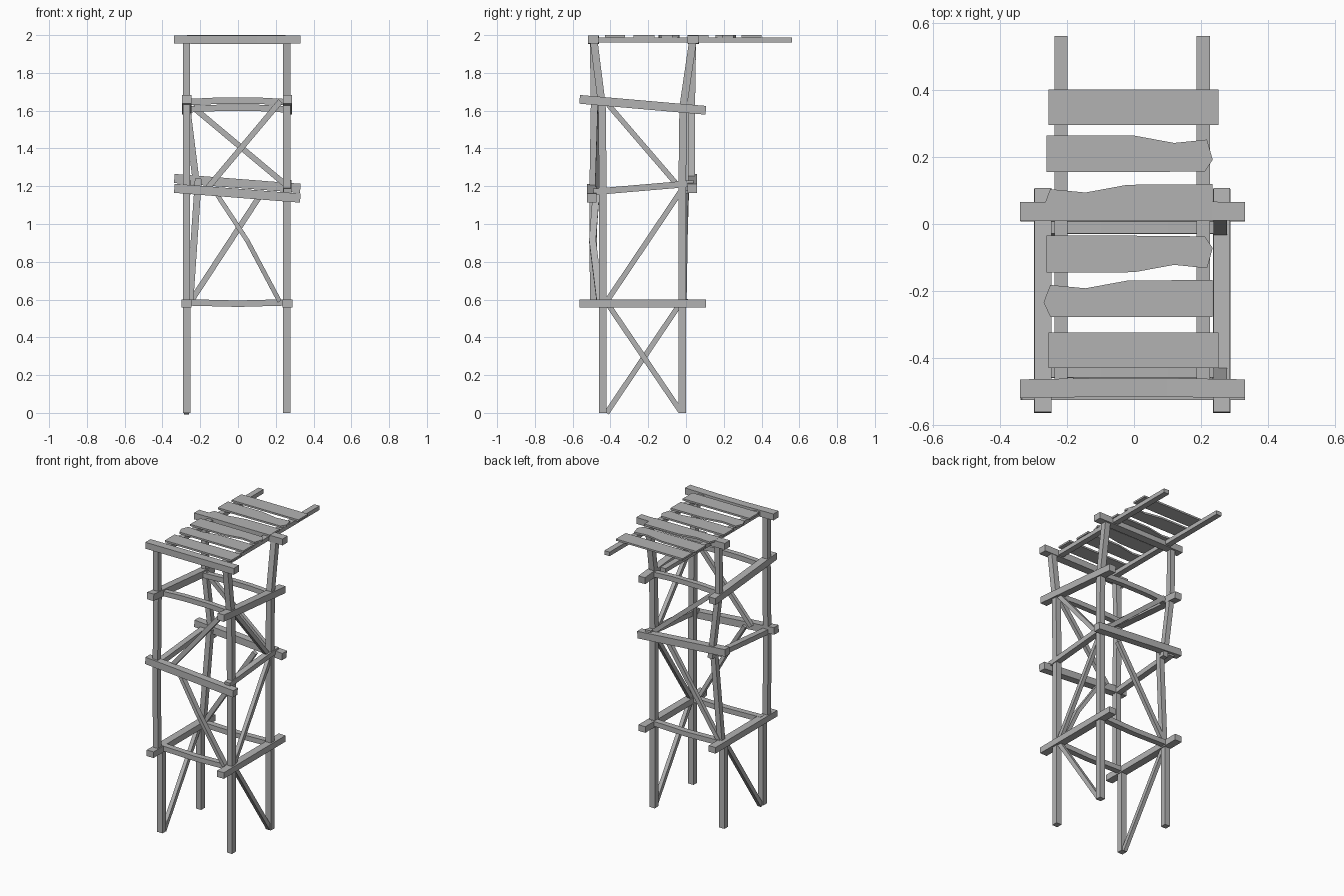
import bpy, bmesh
from mathutils import Vector

if "Cube" in bpy.data.objects:
    bpy.data.objects.remove(bpy.data.objects["Cube"], do_unlink=True)

wood = bpy.data.materials.new("weathered grey wood")
wood.use_nodes = True
GREY = (0.45, 0.45, 0.45, 1)
wood.diffuse_color = GREY
wood.node_tree.nodes["Principled BSDF"].inputs["Base Color"].default_value = GREY


def finish(name, bm):
    bmesh.ops.recalc_face_normals(bm, faces=bm.faces)
    mesh = bpy.data.meshes.new(name)
    bm.to_mesh(mesh)
    bm.free()
    mesh.materials.append(wood)
    obj = bpy.data.objects.new(name, mesh)
    bpy.context.scene.collection.objects.link(obj)


def timber(name, points, width, depth=None, up=(0, 0, 1)):
    """Rectangular timber swept along a path, one ring of four corners per point."""
    depth = depth or width
    pts = [Vector(p) for p in points]
    axis = (pts[-1] - pts[0]).normalized()
    side = axis.cross(Vector(up)).normalized()
    top = side.cross(axis)
    bm = bmesh.new()
    rings = []
    for p in pts:
        rings.append([bm.verts.new(p + side * width / 2 * a + top * depth / 2 * b)
                      for a, b in ((-1, -1), (1, -1), (1, 1), (-1, 1))])
    for r, s in zip(rings, rings[1:]):
        for i in range(4):
            j = (i + 1) % 4
            bm.faces.new((r[i], r[j], s[j], s[i]))
    bm.faces.new(rings[0])
    bm.faces.new(rings[-1])
    finish(name, bm)


def board(name, outline, y, flip_x=1, flip_y=1, z=1.988, thick=0.012):
    """Flat deck plank extruded from its outline."""
    bm = bmesh.new()
    face = bm.faces.new([bm.verts.new((a * flip_x, y + b * flip_y, z)) for a, b in outline])
    out = bmesh.ops.extrude_face_region(bm, geom=[face])
    bmesh.ops.translate(bm, vec=(0, 0, thick),
                        verts=[v for v in out["geom"] if isinstance(v, bmesh.types.BMVert)])
    finish(name, bm)


FRONT, BACK = -0.44, -0.02
L, R = -0.272, 0.257
TOP = 1.96

# Corner posts, some of them warped or patched
NORTH = (0, 1, 0)
timber("front_right_post", [(R, FRONT, 0), (R, FRONT, 0.58), (R, FRONT, 1.2),
                            (R, -0.445, 1.63), (R, -0.487, TOP)], 0.04, up=NORTH)
timber("back_right_post", [(R, BACK, 0), (R, BACK, 0.58), (R, BACK, 1.2),
                           (R, -0.015, 1.62), (R, 0.035, TOP)], 0.04, up=NORTH)
timber("front_left_post_lower", [(L, FRONT, 0), (L, FRONT, 0.6)], 0.04, up=NORTH)
timber("front_left_post_upper", [(L, -0.49, 0.57), (L, -0.492, 1.2),
                                 (L, -0.485, 1.63), (L, -0.49, TOP)], 0.038, up=NORTH)
timber("back_left_post_lower", [(L, BACK, 0), (L, BACK, 0.58)], 0.04, up=NORTH)
timber("back_left_post_middle", [(-0.255, BACK, 0.58), (-0.21, 0, 1.24)], 0.036, up=NORTH)
timber("back_left_post_upper", [(-0.215, 0.03, 1.17), (L, 0.03, 1.63),
                                (L, 0.035, TOP)], 0.036, up=NORTH)

# Long side beams on each level
for side, x in (("left", L), ("right", R + 0.005)):
    timber(side + "_low_beam", [(x, -0.565, 0.58), (x, 0.105, 0.58)], 0.052, 0.042)
    timber(side + "_middle_beam", [(x, -0.49, 1.17), (x, 0.04, 1.215)], 0.04, 0.034)
    timber(side + "_high_beam", [(x, -0.563, 1.66), (x, 0.105, 1.602)], 0.05, 0.046)

# Cross beams on the front and back
for end, y, z in (("front", FRONT, 1.65), ("back", -0.01, 1.612)):
    timber(end + "_low_cross", [(L, y, 0.585), (0, y, 0.578), (R, y, 0.585)], 0.04, 0.034)
    timber(end + "_high_cross", [(L, y, z - 0.005), (-0.1, y, z + 0.003),
                                 (0.1, y, z + 0.003), (R, y, z - 0.005)], 0.036, 0.034)
for end, y, z in (("front", -0.5, 1.163), ("back", 0.032, 1.215)):
    timber(end + "_middle_cross", [(-0.337, y, z + 0.026), (0.33, y, z - 0.026)], 0.05, 0.048)
for end, y in (("front", -0.492), ("back", 0.037)):
    timber(end + "_top_beam", [(-0.34, y, 1.977), (-0.1, y + 0.004, 1.975),
                               (0.1, y + 0.004, 1.975), (0.332, y, 1.977)], 0.056, 0.044)

# Diagonal braces
timber("front_bent_brace", [(0.22, -0.455, 0.59), (0.05, -0.495, 0.91),
                            (-0.12, -0.475, 1.17)], 0.024, 0.036, up=NORTH)
timber("back_lower_brace", [(-0.25, -0.01, 0.59), (0.13, 0, 1.17)], 0.03, 0.026, up=NORTH)
timber("front_upper_brace", [(-0.17, -0.47, 1.18), (0.225, -0.455, 1.65)], 0.03, 0.026, up=NORTH)
timber("back_upper_brace", [(-0.24, 0, 1.62), (0.25, 0, 1.21)], 0.03, 0.026, up=NORTH)
EAST = (1, 0, 0)
for name, x, y0, z0, y1, z1 in (
        ("left_low_brace", L, -0.42, 0, -0.03, 0.58),
        ("right_low_brace", R, -0.41, 0.57, -0.03, 0.01),
        ("right_middle_brace", R, -0.42, 0.59, -0.03, 1.17),
        ("right_high_brace", R, -0.41, 1.63, -0.04, 1.2)):
    timber(name, [(x, y0, z0), (x, y1, z1)], 0.028, 0.026, up=EAST)

# Deck rails and planks
for side, x in (("left", -0.218), ("right", 0.207)):
    timber(side + "_deck_rail", [(x, -0.47, 1.974), (x, 0.562, 1.974)], 0.04, 0.028)
straight = [(-0.255, -0.053), (0.252, -0.053), (0.252, 0.053), (-0.255, 0.053)]
broken = [(-0.262, -0.055), (0, -0.055), (0.212, -0.053), (0.235, -0.018),
          (0.218, 0.042), (0.12, 0.032), (0, 0.054), (-0.262, 0.055)]
snapped = [(-0.234, -0.055), (0.25, -0.055), (0.27, -0.012), (0.25, 0.04),
           (0.145, 0.03), (0.02, 0.053), (-0.234, 0.055)]
board("deck_plank_1", straight, 0.348)
board("deck_plank_2", broken, 0.21)
board("deck_plank_3", snapped, 0.064, flip_x=-1)
board("deck_plank_4", broken, -0.09, flip_y=-1)
board("deck_plank_5", snapped, -0.222, flip_x=-1)
board("deck_plank_6", straight, -0.377)
